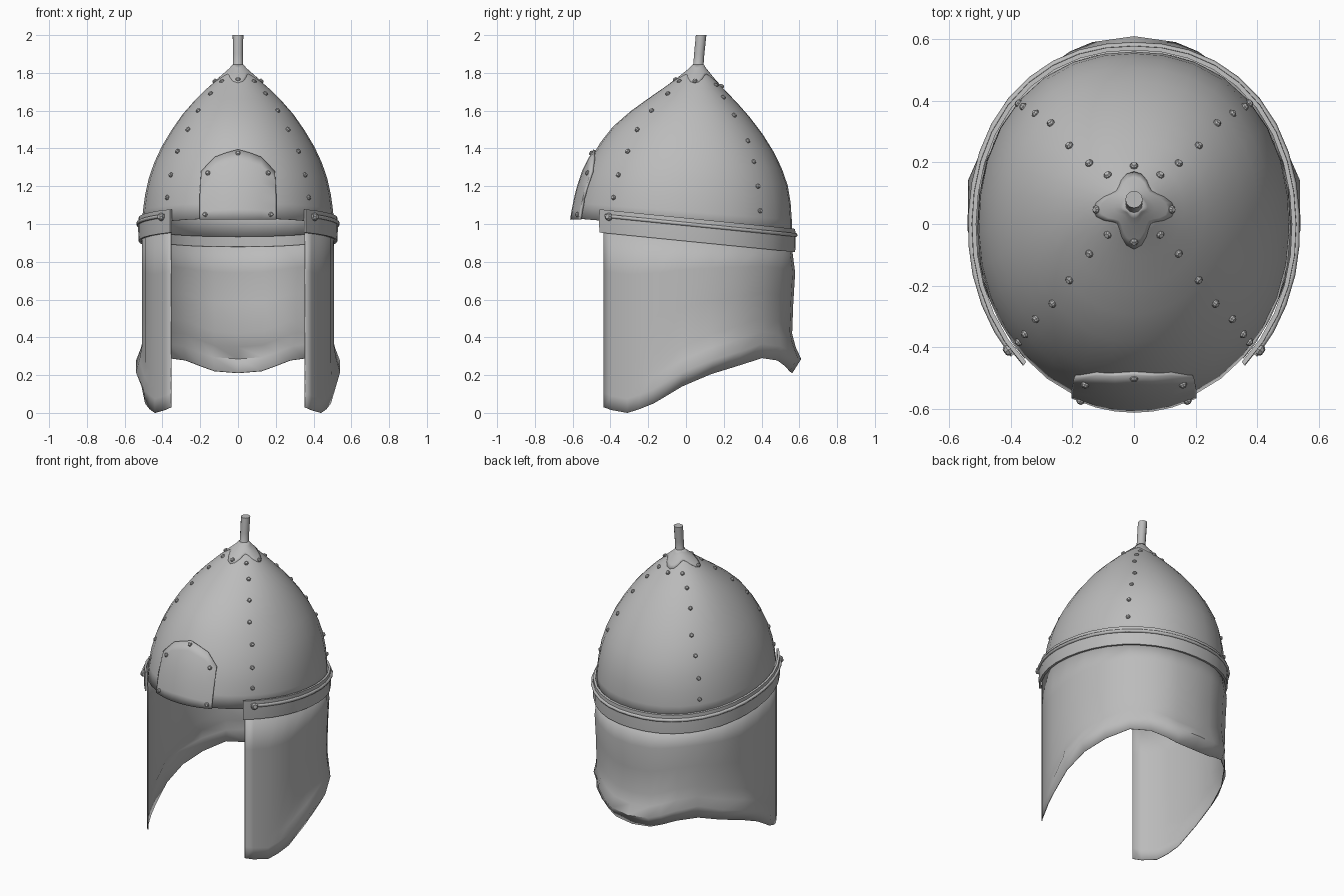
import bpy, bmesh, math
from mathutils import Vector

if "Cube" in bpy.data.objects:
    bpy.data.objects.remove(bpy.data.objects["Cube"])

steel = bpy.data.materials.new("steel_grey")
steel.diffuse_color = (0.5, 0.5, 0.5, 1)
steel.use_nodes = True
steel.node_tree.nodes["Principled BSDF"].inputs["Base Color"].default_value = steel.diffuse_color

# Dome profile: height, half width, front y, back y
PROFILE = [(0.8, .51, -.605, .56), (1.03, .508, -.60, .56), (1.1, .50, -.588, .556),
           (1.2, .485, -.565, .54), (1.3, .455, -.53, .505), (1.4, .41, -.475, .455),
           (1.5, .35, -.405, .39), (1.6, .28, -.29, .31), (1.7, .185, -.15, .215),
           (1.76, .115, -.06, .155), (1.84, .024, .04, .09)]
# Lower edge of the neck guard: angle from the back, height
HEM = [(0, .21), (14, .22), (22, .245), (32, .277), (45, .29), (60, .25), (75, .205), (90, .14),
       (105, .05), (113, .02), (120, 0), (130, .015), (135.6, .03)]


def lerp_table(table, v):
    for p, q in zip(table, table[1:]):
        if v <= q[0]:
            t = max(0, (v - p[0]) / (q[0] - p[0]))
            return [a + (b - a) * t for a, b in zip(p[1:], q[1:])]
    return list(table[-1][1:])


def centre(z):
    return min(.065, -.02 + max(0, z - 1.2) * .12)


def dome_point(deg, z, off=0.0):
    """Point on the dome; angle measured from the back."""
    a, f, b = lerp_table(PROFILE, z)
    t = math.radians(deg)
    s, c = math.sin(t), math.cos(t)
    cy = centre(z)
    n = 2.2 if c > 0 else 2.0
    depth = (b - cy if c > 0 else cy - f) + off
    k = (abs(s) ** n + abs(c) ** n) ** (-1 / n)
    return Vector(((a + off) * s * k, cy + depth * c * k, z))


def dome_normal(deg, z):
    u = dome_point(deg + 1, z) - dome_point(deg - 1, z)
    v = dome_point(deg, z + .01) - dome_point(deg, z - .01)
    n = v.cross(u).normalized()
    p = dome_point(deg, z) - Vector((0, centre(z), z))
    return n if n.dot(p) > 0 else -n


def finish(name, bm, thick=0, angle=35):
    bmesh.ops.remove_doubles(bm, verts=bm.verts, dist=1e-5)
    bmesh.ops.recalc_face_normals(bm, faces=bm.faces)
    me = bpy.data.meshes.new(name)
    bm.to_mesh(me)
    bm.free()
    me.materials.append(steel)
    ob = bpy.data.objects.new(name, me)
    bpy.context.collection.objects.link(ob)
    bpy.ops.object.select_all(action='DESELECT')
    ob.select_set(True)
    bpy.context.view_layer.objects.active = ob
    bpy.ops.object.shade_smooth_by_angle(angle=math.radians(angle))
    if thick:
        m = ob.modifiers.new("thickness", 'SOLIDIFY')
        m.thickness, m.offset = thick, -1
    return ob


def skin(bm, rows, closed=False):
    vs = [[bm.verts.new(p) for p in r] for r in rows]
    n = len(vs[0])
    for a, b in zip(vs, vs[1:]):
        for i in range(n if closed else n - 1):
            j = (i + 1) % n
            bm.faces.new((a[i], a[j], b[j], b[i]))
    return vs


# Dome, its rim sloping down towards the back
bm = bmesh.new()
STEPS = [0, .1, .2, .3, .4, .5, .6, .7, .78, .86, .93, 1]
rows = []
for s in STEPS:
    row = []
    for i in range(32):
        d = i * 360 / 32
        rim = .98 - .085 * dome_point(d, 1.0).y
        row.append(dome_point(d, rim + (1.84 - rim) * s))
    rows.append(row)
skin(bm, rows, True)
finish("dome", bm, .006)

# Neck and cheek guard with a flared hem
bm = bmesh.new()
angles = [h[0] for h in HEM]
angles = [-a for a in reversed(angles[1:])] + angles
rows = [[] for _ in range(7)]
for d in angles:
    t = math.radians(d)
    s, c = math.sin(t), math.cos(t)
    hem = lerp_table(HEM, abs(d))[0]
    base = dome_point(d, .9)
    out = Vector((s, c, 0))
    flare = .05 * abs(math.cos(2 * t)) * min(1, max(0, (112 - abs(d)) / 35))
    top = .93 - .09 * base.y
    for k, f in enumerate((0, .3, .65, 1)):
        bulge = (0, .018, .008, .002)[k] * max(0, c)
        p = base + out * bulge
        rows[k].append((p.x, p.y, top + (hem + .21 - top) * f))
    for k, (h, m) in enumerate(((.14, .4), (.075, 1), (0, .05))):
        p = base + out * flare * m
        rows[4 + k].append((p.x, p.y, hem + h))
skin(bm, rows)
finish("neck_guard", bm, .005, 50)

# Brow band around sides and back, with a raised rib
END = 137
sweep = [-END + i * 2 * END / 28 for i in range(29)]


def band_point(d, off, drop):
    p = dome_point(d, .95, off)
    p.z = 1.032 - .1 * p.y - drop
    return p


bm = bmesh.new()
section = [(.004, 0), (.018, 0), (.02, .06), (.018, .123), (.004, .123)]
rows = [[band_point(d, o, h) for o, h in section] for d in sweep]
vs = skin(bm, rows, True)
bm.faces.new(vs[0])
bm.faces.new(vs[-1])
finish("brow_band", bm)

bm = bmesh.new()
rows = [[band_point(d * .965, .02 + .011 * math.cos(k * math.pi / 3), .032 + .011 * math.sin(k * math.pi / 3))
         for k in range(6)] for d in sweep]
vs = skin(bm, rows, True)
bm.faces.new(vs[0])
bm.faces.new(vs[-1])
finish("band_rib", bm, 0, 65)

# Arched plate on the brow
ARCH = [(0, 1.395), (.06, 1.378), (.12, 1.355), (.19, 1.28), (.198, 1.15)]


def front_angle(x, z):
    a, f, b = lerp_table(PROFILE, z)
    return 180 - math.degrees(math.atan2(x / a, math.sqrt(1 - (x / a) ** 2)))


bm = bmesh.new()
rows = []
for k in range(8):
    row = []
    for x in (-.198, -.19, -.12, -.06, 0, .06, .12, .19, .198):
        top = lerp_table(ARCH, abs(x))[0]
        z = 1.025 + (top - 1.025) * k / 7
        row.append(dome_point(front_angle(x, z), z, .013))
    rows.append(row)
skin(bm, rows)
finish("brow_plate", bm, .014)

# Four-lobed cap under the spike
bm = bmesh.new()
rows = []
for k in range(6):
    row = []
    for i in range(32):
        d = i * 11.25
        low = 1.772 - .024 * math.cos(math.radians(4 * d))
        row.append(dome_point(d, 1.845 + (low - 1.845) * k / 5, .004))
    rows.append(row)
skin(bm, rows, True)
finish("spike_cap", bm, .006)

# Leaning spike
bm = bmesh.new()
path = [(.063, 1.815, .04), (.066, 1.845, .027), (.07, 1.9, .027), (.08, 2.0, .028)]
rows = [[(r * math.sin(i * math.pi / 6), y + r * math.cos(i * math.pi / 6),
          z - (.1 * r * math.cos(i * math.pi / 6) if z < 2 else 0)) for i in range(12)] for y, z, r in path]
vs = skin(bm, rows, True)
bm.faces.new(vs[-1])
finish("spike", bm)

# Rivets along seams, cap, plate and band ends
bm = bmesh.new()


def rivet(pos, normal, r=.013):
    q = normal.to_track_quat('Z', 'Y')
    rings = [[pos + q @ Vector((r * m * math.cos(k * math.pi / 4), r * m * math.sin(k * math.pi / 4), h * r))
              for k in range(8)] for m, h in ((1, -.3), (1, .25), (.6, .75))]
    bm.faces.new(skin(bm, rings, True)[-1])


def dome_rivet(d, z, off=0):
    rivet(dome_point(d, z, off), dome_normal(d, z))


for side in (-1, 1):
    for x, z in ((.085, 1.755), (.145, 1.69), (.21, 1.6), (.265, 1.5), (.32, 1.385), (.355, 1.26), (.375, 1.14)):
        dome_rivet(side * front_angle(x, z), z)
    for x, z in ((.085, 1.735), (.145, 1.67), (.21, 1.575), (.27, 1.44), (.32, 1.33), (.36, 1.2), (.375, 1.07)):
        a = lerp_table(PROFILE, z)[0]
        c = (1 - (x / a) ** 2.2) ** (1 / 2.2)
        dome_rivet(side * math.degrees(math.atan2(x / a, c)), z)
    dome_rivet(side * 90, 1.757, .004)
    for x, z in ((.155, 1.27), (.17, 1.05)):
        dome_rivet(side * front_angle(x, z), z, .013)
    d = side * 130
    rivet(band_point(d, .022, .035), dome_normal(d, 1.05), .021)
for d, z, o in ((0, 1.73, .004), (180, 1.765, .004), (180, 1.375, .013)):
    dome_rivet(d, z, o)
finish("rivets", bm)
